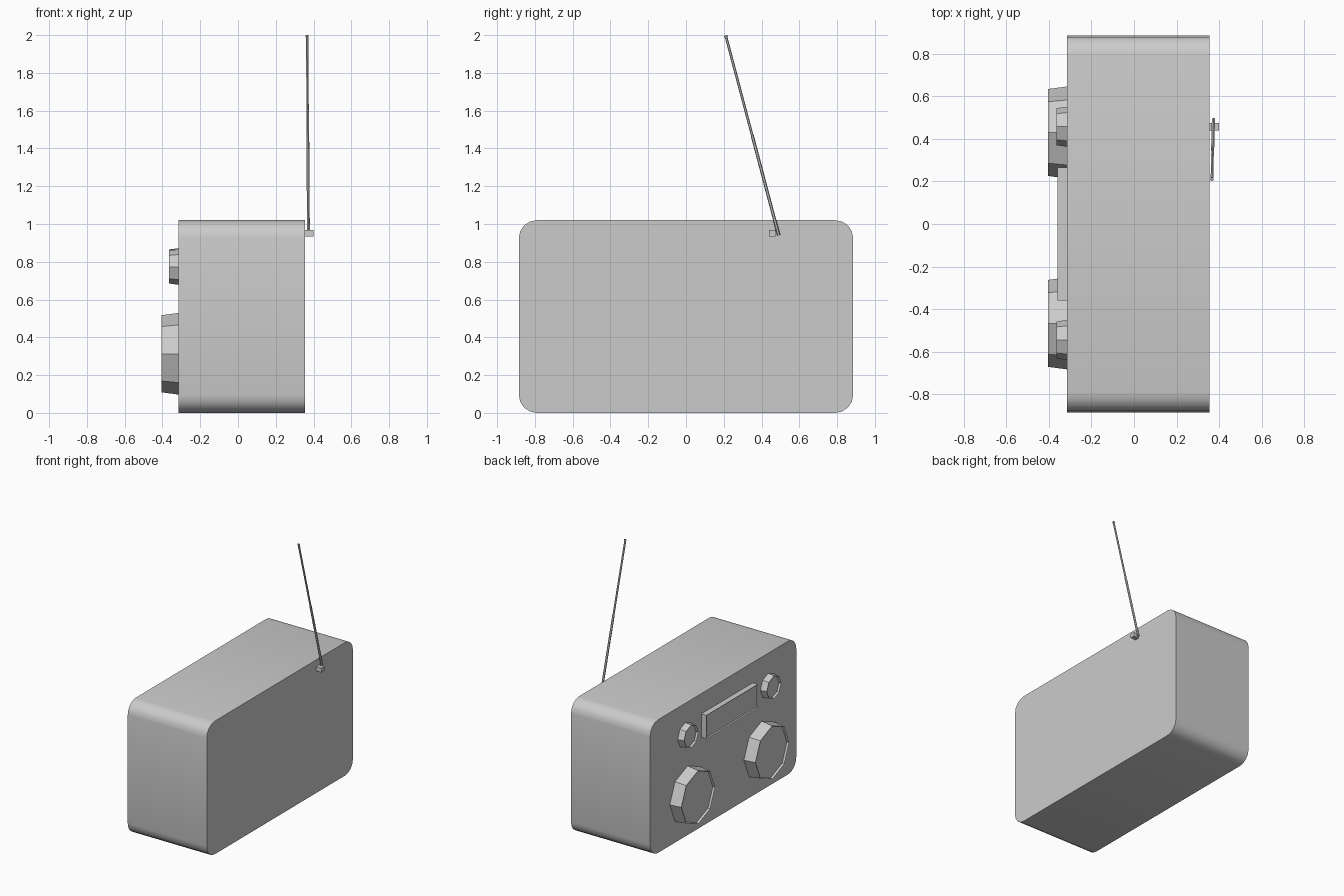
import bpy, bmesh, math
from mathutils import Vector, Matrix

cube = bpy.data.objects.get("Cube")
if cube:
    bpy.data.objects.remove(cube)

grey = bpy.data.materials.new("light_grey")
grey.use_nodes = True
GREY = (0.6, 0.6, 0.6, 1)
grey.diffuse_color = GREY
grey.node_tree.nodes["Principled BSDF"].inputs["Base Color"].default_value = GREY


def finish(name, bm):
    bmesh.ops.recalc_face_normals(bm, faces=bm.faces)
    mesh = bpy.data.meshes.new(name)
    bm.to_mesh(mesh)
    bm.free()
    mesh.materials.append(grey)
    obj = bpy.data.objects.new(name, mesh)
    bpy.context.collection.objects.link(obj)
    return obj


def box_bmesh(low, high):
    low, high = Vector(low), Vector(high)
    bm = bmesh.new()
    bmesh.ops.create_cube(bm, size=1)
    bmesh.ops.scale(bm, vec=high - low, verts=bm.verts)
    bmesh.ops.translate(bm, vec=(low + high) / 2, verts=bm.verts)
    return bm


def recess_front(bm, rim, depth):
    """Sink the face that looks along -x, leaving a thin rim."""
    bm.normal_update()
    front = min(bm.faces, key=lambda f: f.normal.x)
    bmesh.ops.inset_region(bm, faces=[front], thickness=rim)
    bmesh.ops.translate(bm, vec=(depth, 0, 0), verts=front.verts)


def knob(name, y, z, radius, tip_radius, length):
    """Tapered octagonal knob standing out of the panel."""
    bm = bmesh.new()
    bmesh.ops.create_cone(bm, cap_ends=True, segments=8, radius1=radius,
                          radius2=tip_radius, depth=length)
    bmesh.ops.rotate(bm, matrix=Matrix.Rotation(-math.pi / 2, 3, "Y"), verts=bm.verts)
    bmesh.ops.translate(bm, vec=(PANEL_X - length / 2, y, z), verts=bm.verts)
    recess_front(bm, 0.006, 0.015)
    return finish(name, bm)


def rod(name, start, end, radius):
    start, end = Vector(start), Vector(end)
    bm = bmesh.new()
    bmesh.ops.create_cone(bm, cap_ends=True, segments=6, radius1=radius,
                          radius2=radius, depth=(end - start).length)
    turn = (end - start).to_track_quat("Z", "Y").to_matrix()
    bmesh.ops.rotate(bm, matrix=turn, verts=bm.verts)
    bmesh.ops.translate(bm, vec=(start + end) / 2, verts=bm.verts)
    return finish(name, bm)


PANEL_X, BACK_X = -0.315, 0.355

# Case with its four long edges rounded
bm = box_bmesh((PANEL_X, -0.885, 0), (BACK_X, 0.885, 1.02))
long_edges = [e for e in bm.edges if abs(e.verts[0].co.x - e.verts[1].co.x) > 0.1]
bmesh.ops.bevel(bm, geom=long_edges, offset=0.095, segments=4, profile=0.5,
                affect="EDGES")
case = finish("case", bm)
bpy.context.view_layer.objects.active = case
case.select_set(True)
bpy.ops.object.shade_smooth_by_angle(angle=math.radians(40))

# Speakers and dials
knob("left_speaker", 0.43, 0.313, 0.216, 0.204, 0.09)
knob("right_speaker", -0.467, 0.313, 0.216, 0.204, 0.09)
knob("left_dial", 0.457, 0.778, 0.094, 0.087, 0.05)
knob("right_dial", -0.545, 0.772, 0.094, 0.087, 0.05)

# Display window
bm = box_bmesh((-0.36, -0.36, 0.685), (PANEL_X, 0.265, 0.865))
recess_front(bm, 0.006, 0.01)
finish("display", bm)

# Aerial: hinge, two-stage rod and tip
finish("aerial_hinge", box_bmesh((BACK_X, 0.44, 0.935), (0.4, 0.475, 0.967)))
foot, top = Vector((0.373, 0.491, 0.94)), Vector((0.366, 0.21, 1.998))
middle = foot.lerp(top, 0.5)
rod("aerial_lower", foot, middle, 0.0085)
rod("aerial_upper", middle, top, 0.007)
rod("aerial_tip", foot.lerp(top, 0.99), top, 0.009)
